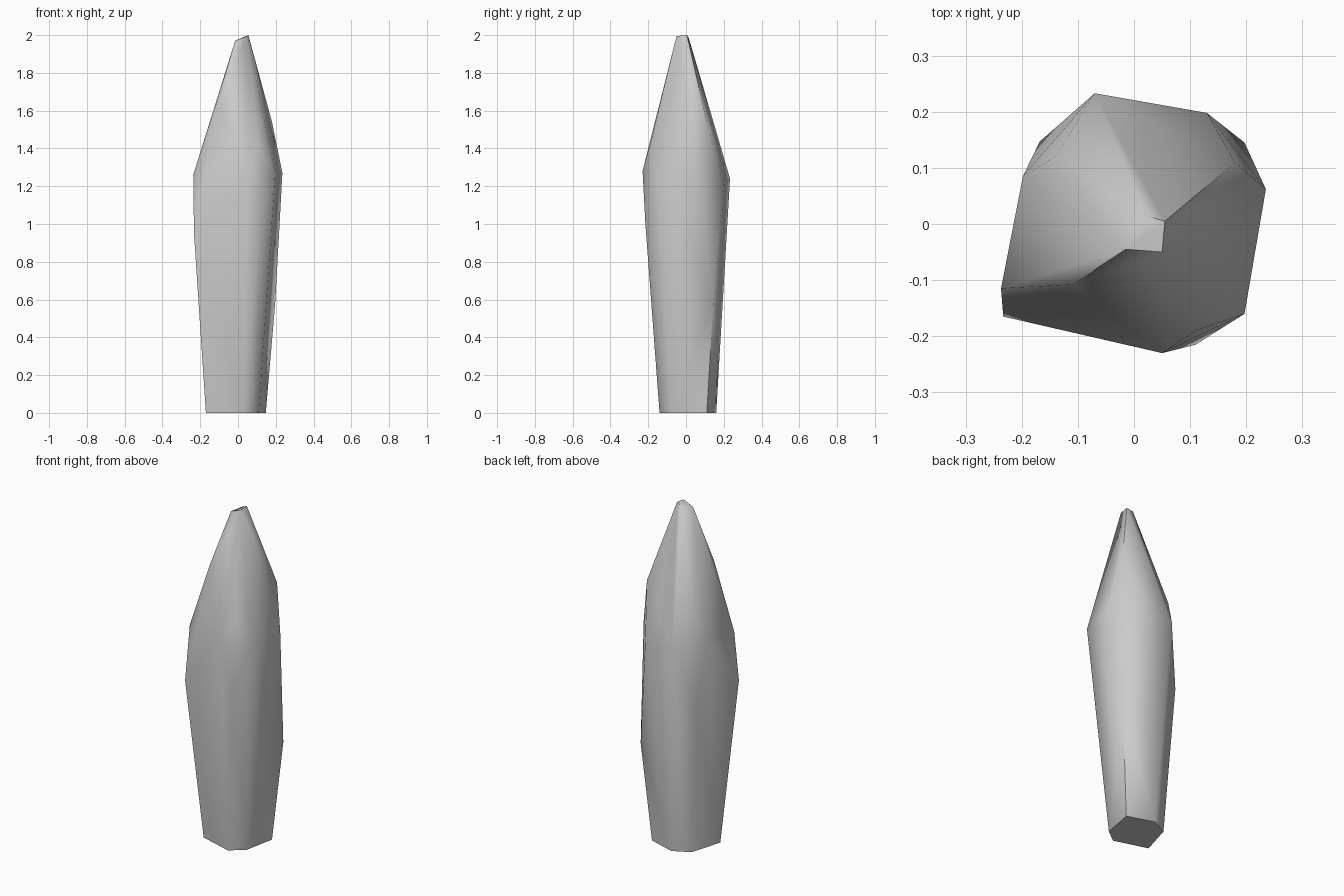
import bpy
import bmesh
import math

if "Cube" in bpy.data.objects:
    bpy.data.objects.remove(bpy.data.objects["Cube"])

# Corner points of the faceted crystal, grouped by level
base = [(.11, -.08, 0), (.147, .11, 0), (-.015, .16, 0),
        (-.115, .11, 0), (-.17, -.08, 0), (.03, -.14, 0)]
lower_corners = [(.197, .145, .58), (-.168, .147, .89),
                 (-.233, -.165, .95), (.11, -.215, 1.0)]
shoulder = [(-.07, .233, 1.24), (.13, .198, 1.21), (.235, .062, 1.27),
            (.197, -.16, 1.265), (.05, -.23, 1.28),
            (-.237, -.115, 1.26), (-.198, .085, 1.28)]
upper_corners = [(.18, .11, 1.54), (-.14, .12, 1.43),
                 (-.11, -.108, 1.65), (.11, -.19, 1.42)]
tip = [(.05, -.05, 1.995), (.055, .005, 2), (.02, .015, 1.985), (-.015, -.045, 1.97)]

# Wrap the points in a convex skin
bm = bmesh.new()
for p in base + lower_corners + shoulder + upper_corners + tip:
    bm.verts.new(p)
hull = bmesh.ops.convex_hull(bm, input=bm.verts[:])
loose = [v for v in bm.verts if not v.link_faces]
bmesh.ops.delete(bm, geom=loose, context='VERTS')

# Merge nearly flat neighbours into larger facets
bmesh.ops.dissolve_limit(bm, angle_limit=math.radians(2),
                         verts=bm.verts[:], edges=bm.edges[:])
bmesh.ops.recalc_face_normals(bm, faces=bm.faces[:])

mesh = bpy.data.meshes.new("crystal_shard")
bm.to_mesh(mesh)
bm.free()
crystal = bpy.data.objects.new("crystal_shard", mesh)
bpy.context.collection.objects.link(crystal)

# Soft shading, keeping the hard corners
bpy.context.view_layer.objects.active = crystal
crystal.select_set(True)
bpy.ops.object.shade_smooth_by_angle(angle=math.radians(60))
